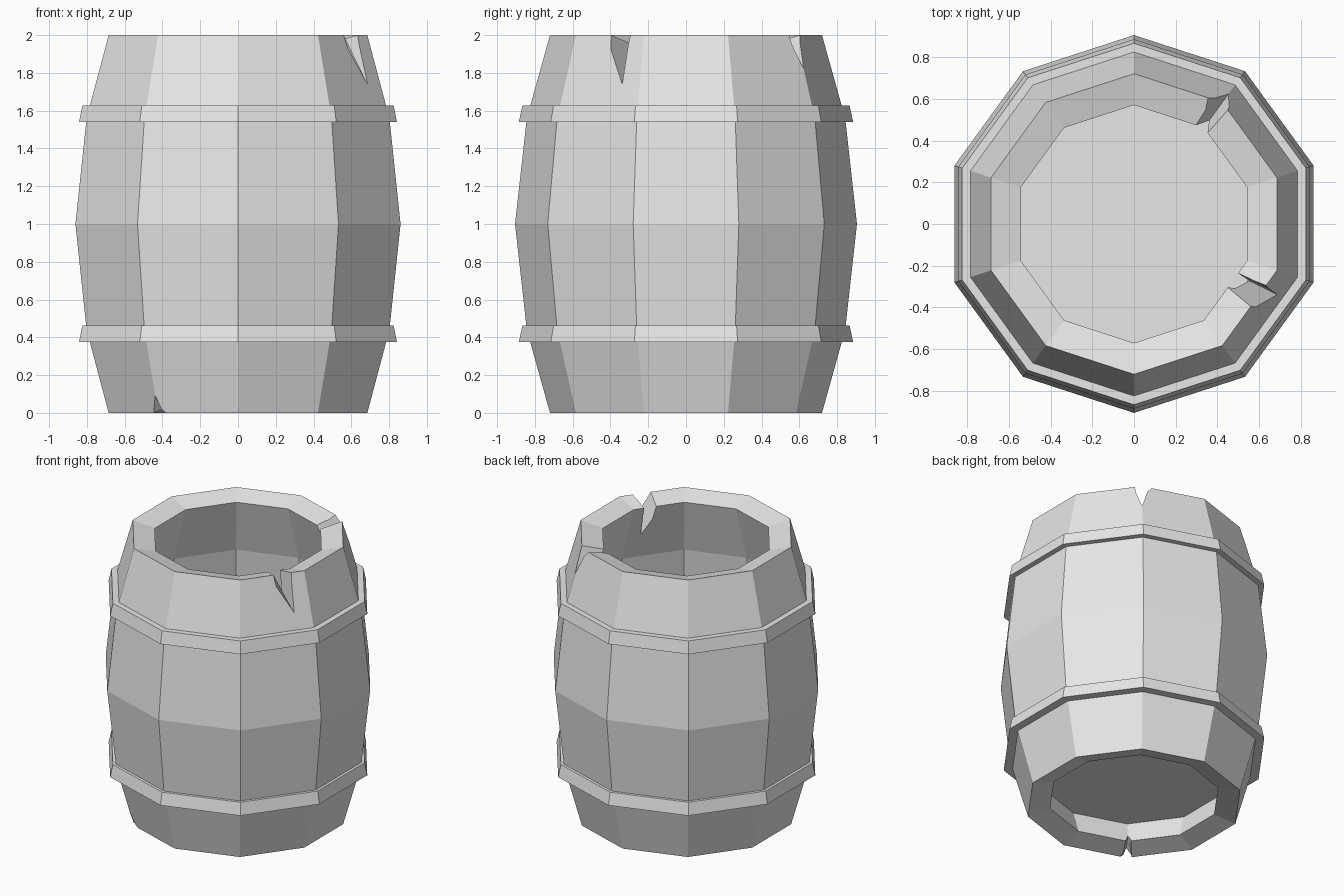
import bpy, bmesh
from math import cos, sin, radians, pi

if "Cube" in bpy.data.objects:
    bpy.data.objects.remove(bpy.data.objects["Cube"], do_unlink=True)

SIDES = 10

grey = bpy.data.materials.new("plain_grey")
grey.use_nodes = True
grey.diffuse_color = (0.8, 0.8, 0.8, 1)
grey.node_tree.nodes["Principled BSDF"].inputs["Base Color"].default_value = (0.8, 0.8, 0.8, 1)


def finish(bm, name):
    bmesh.ops.recalc_face_normals(bm, faces=bm.faces)
    mesh = bpy.data.meshes.new(name)
    bm.to_mesh(mesh)
    bm.free()
    mesh.materials.append(grey)
    obj = bpy.data.objects.new(name, mesh)
    bpy.context.collection.objects.link(obj)
    return obj


def lathe(name, profile):
    """Sweep a closed (radius, z) profile round the axis in flat sides."""
    bm = bmesh.new()
    rings = []
    for i in range(SIDES):
        a = pi / 2 + 2 * pi * i / SIDES
        rings.append([bm.verts.new((r * cos(a), r * sin(a), z)) for r, z in profile])
    n = len(profile)
    for i in range(SIDES):
        a, b = rings[i], rings[(i + 1) % SIDES]
        for j in range(n):
            k = (j + 1) % n
            bm.faces.new((a[j], b[j], b[k], a[k]))
    return finish(bm, name)


def chip(target, angle, left, right, tip, rim_z, tip_z):
    """Cut a V-shaped chip that widens away from the axis."""
    u = (cos(radians(angle)), sin(radians(angle)))
    grow = 1.5
    section = [(tip, tip_z)]
    for side in (left, right):
        section.append((tip + (side - tip) * grow, tip_z + (rim_z - tip_z) * grow))
    bm = bmesh.new()
    ends = []
    for r in (0.35, 1.1):
        s = r / 0.7
        ends.append([bm.verts.new((u[0] * r - u[1] * t * s, u[1] * r + u[0] * t * s, z))
                     for t, z in section])
    for end in ends:
        bm.faces.new(end)
    for j in range(3):
        k = (j + 1) % 3
        bm.faces.new((ends[0][j], ends[0][k], ends[1][k], ends[1][j]))
    cutter = finish(bm, "chip_cutter")
    cutter.hide_render = True
    mod = target.modifiers.new("chip", "BOOLEAN")
    mod.operation = "DIFFERENCE"
    mod.solver = "EXACT"
    mod.object = cutter
    bpy.context.view_layer.objects.active = target
    bpy.ops.object.modifier_apply(modifier=mod.name)
    bpy.data.objects.remove(cutter, do_unlink=True)


# Hollow staves: bulging outer wall, inner wall at even thickness, sloped rims
outer = [(0.72, 0), (0.843, 0.44), (0.905, 1), (0.843, 1.56), (0.72, 2)]
inner = [(0.57, 1.96), (0.693, 1.56), (0.755, 1), (0.693, 0.44), (0.57, 0.04)]
staves = lathe("barrel_staves", outer + inner)

# Broken chips in the rims
chip(staves, -29, -0.055, 0.056, 0.034, 2, 1.74)
chip(staves, 54, -0.034, 0.097, 0, 2, 1.82)
chip(staves, 234, -0.027, 0.054, 0, 0, 0.09)

# Hoops
for name, z in (("lower_hoop", 0.375), ("upper_hoop", 1.54)):
    lathe(name, [(0.885, z), (0.866, z + 0.088), (0.8, z + 0.088), (0.8, z)])

# Floor board, set up inside the bottom rim
bm = bmesh.new()
bmesh.ops.create_cone(bm, cap_ends=True, segments=SIDES, radius1=0.66, radius2=0.66, depth=0.04)
for v in bm.verts:
    x, y = v.co.x, v.co.y
    v.co.z += 0.22
floor = finish(bm, "barrel_floor")
